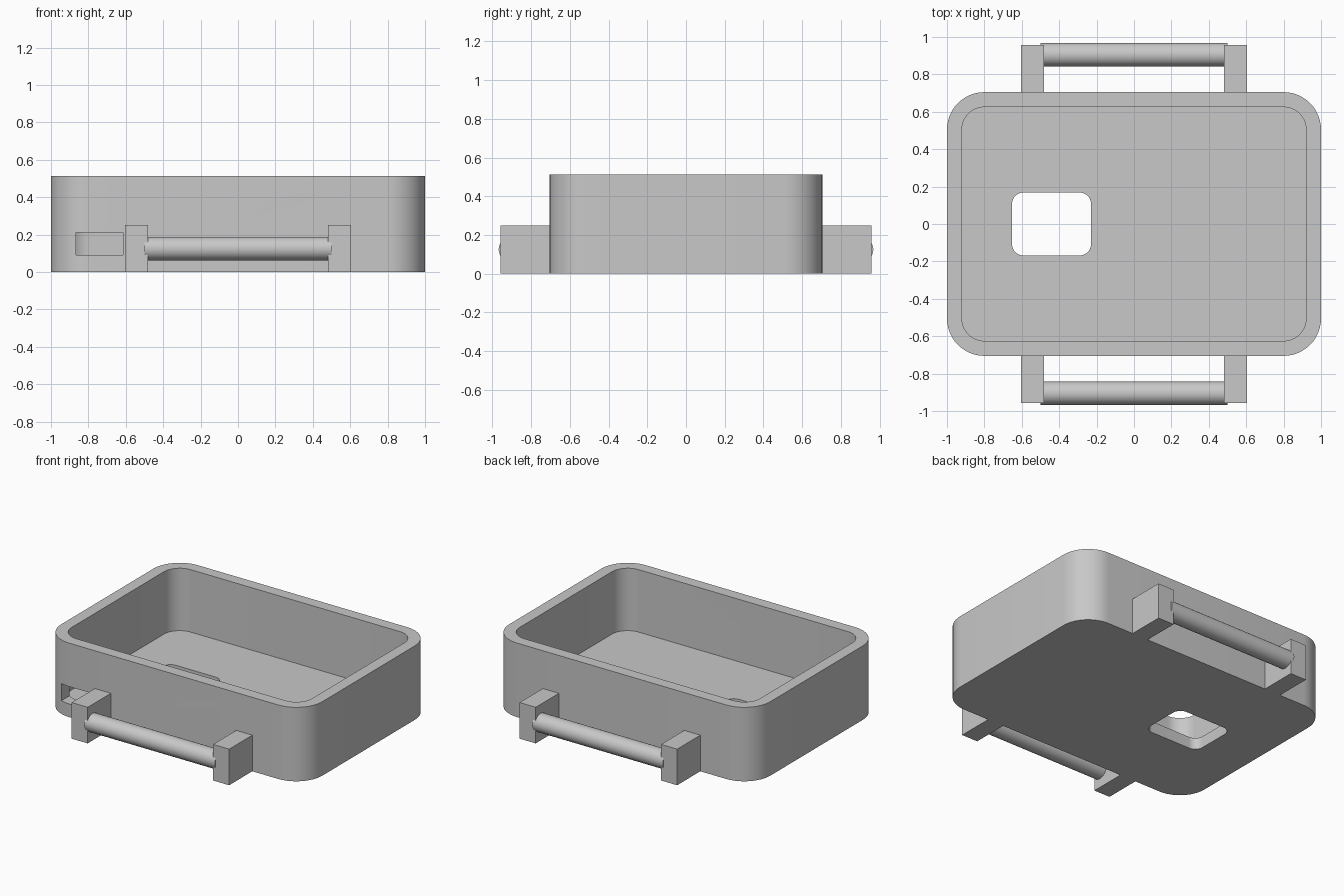
import bpy
import bmesh
from math import cos, sin, pi, radians

if "Cube" in bpy.data.objects:
    bpy.data.objects.remove(bpy.data.objects["Cube"], do_unlink=True)

# Single material
GREY = (0.58, 0.58, 0.58, 1)
grey = bpy.data.materials.new("plain grey")
grey.use_nodes = True
grey.diffuse_color = GREY
grey.node_tree.nodes["Principled BSDF"].inputs["Base Color"].default_value = GREY


def finish(name, bm):
    bmesh.ops.recalc_face_normals(bm, faces=bm.faces)
    mesh = bpy.data.meshes.new(name)
    bm.to_mesh(mesh)
    bm.free()
    mesh.materials.append(grey)
    obj = bpy.data.objects.new(name, mesh)
    bpy.context.collection.objects.link(obj)
    return obj


def rounded_block(name, cx, hx, hy, radius, z0, z1, steps=12):
    """Upright prism with a rounded-rectangle outline."""
    bm = bmesh.new()
    ring = []
    for corner, (sx, sy) in enumerate([(1, 1), (-1, 1), (-1, -1), (1, -1)]):
        for i in range(steps + 1):
            a = (corner + i / steps) * pi / 2
            ring.append(bm.verts.new((cx + sx * (hx - radius) + radius * cos(a),
                                      sy * (hy - radius) + radius * sin(a), z0)))
    base = bm.faces.new(ring)
    top = bmesh.ops.extrude_face_region(bm, geom=[base], use_keep_orig=True)["geom"]
    verts = [g for g in top if isinstance(g, bmesh.types.BMVert)]
    bmesh.ops.translate(bm, verts=verts, vec=(0, 0, z1 - z0))
    return finish(name, bm)


def box(name, x, y, z):
    """Box from (low, high) ranges."""
    bm = bmesh.new()
    bmesh.ops.create_cube(bm, size=1)
    for v in bm.verts:
        v.co = [(lo + hi) / 2 + c * (hi - lo) for c, (lo, hi) in zip(v.co, (x, y, z))]
    return finish(name, bm)


def select_only(obj):
    bpy.ops.object.select_all(action='DESELECT')
    obj.select_set(True)
    bpy.context.view_layer.objects.active = obj


def smooth(obj):
    select_only(obj)
    bpy.ops.object.shade_smooth_by_angle(angle=radians(30))


# Open tray: outer shell minus cavity, floor window and front wall slot
tray = rounded_block("tray", 0, 1.0, 0.705, 0.2, 0, 0.512)
cutters = [
    rounded_block("cavity_cutter", 0, 0.92, 0.625, 0.12, 0.08, 0.7),
    rounded_block("floor_window_cutter", -0.441, 0.211, 0.168, 0.06, -0.1, 0.2),
    box("wall_slot_cutter", (-0.866, -0.615), (-0.8, -0.55), (0.091, 0.211)),
]
for cutter in cutters:
    cutter.hide_render = True
    mod = tray.modifiers.new(cutter.name, 'BOOLEAN')
    mod.operation = 'DIFFERENCE'
    mod.solver = 'EXACT'
    mod.object = cutter
    select_only(tray)
    bpy.ops.object.modifier_apply(modifier=mod.name)
    bpy.data.objects.remove(cutter, do_unlink=True)
smooth(tray)

# Handles on front and back: two brackets and a round bar each
for side, sy in (("front", -1), ("back", 1)):
    for hand, sx in (("right", -1), ("left", 1)):
        box(f"{side}_{hand}_bracket", sorted((sx * 0.48, sx * 0.603)),
            sorted((sy * 0.7, sy * 0.958)), (0, 0.25))
    bpy.ops.mesh.primitive_cylinder_add(vertices=48, radius=0.063, depth=1.0,
                                        location=(0, sy * 0.905, 0.125),
                                        rotation=(0, pi / 2, 0))
    bar = bpy.context.object
    bar.name = f"{side}_handle_bar"
    bar.data.materials.append(grey)
    smooth(bar)
